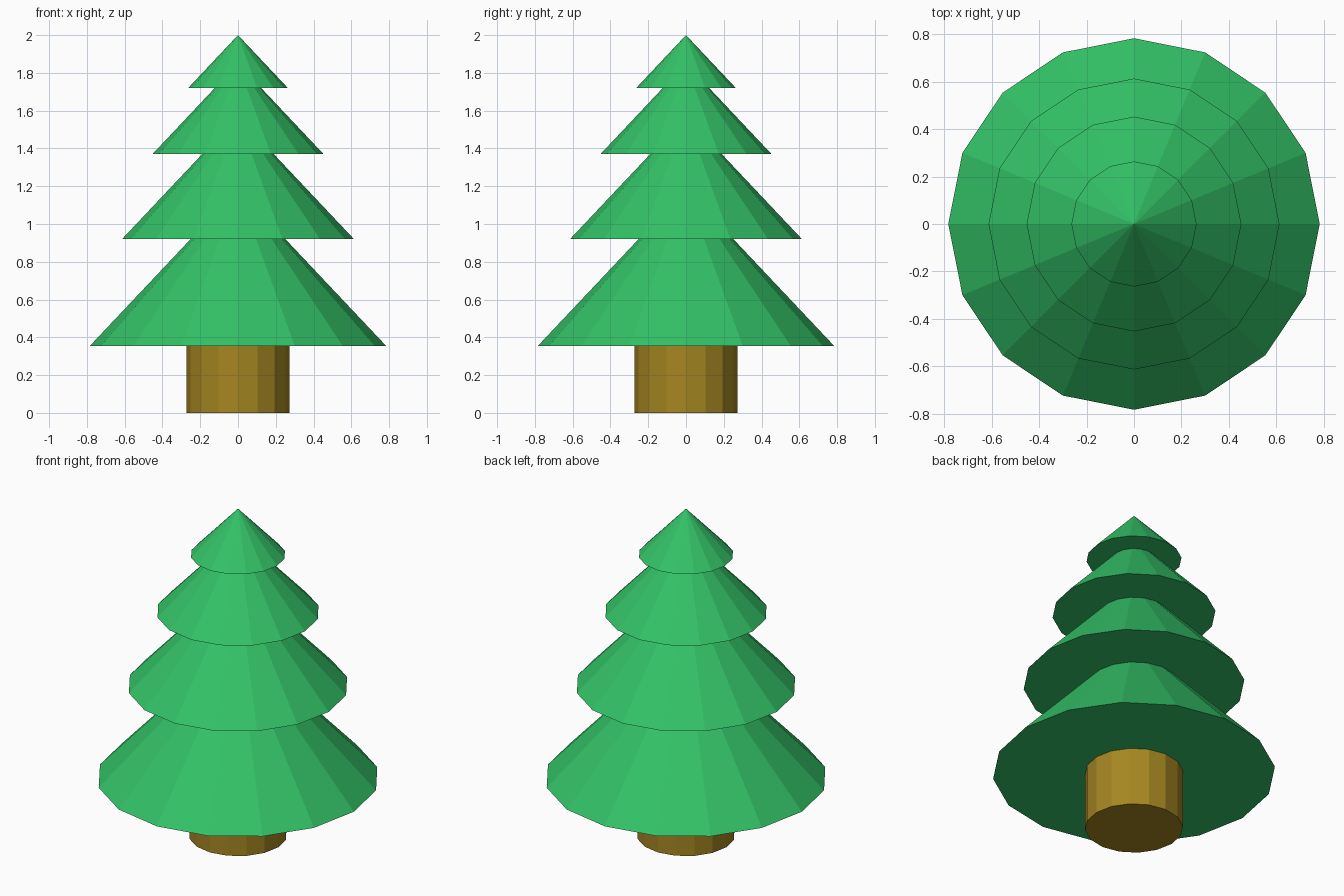
import bpy

if "Cube" in bpy.data.objects:
    bpy.data.objects.remove(bpy.data.objects["Cube"])

SIDES = 16


def material(name, color):
    mat = bpy.data.materials.new(name)
    mat.diffuse_color = color
    mat.use_nodes = True
    mat.node_tree.nodes["Principled BSDF"].inputs["Base Color"].default_value = mat.diffuse_color
    return mat


def tapered(name, base_radius, top_radius, z_bottom, height, mat):
    """Flat-shaded 16-sided cone or cylinder standing on z_bottom."""
    bpy.ops.mesh.primitive_cone_add(
        vertices=SIDES, radius1=base_radius, radius2=top_radius, depth=height,
        location=(0, 0, z_bottom + height / 2))
    obj = bpy.context.object
    obj.name = name
    obj.data.materials.append(mat)
    return obj


green = material("needles", (0.033, 0.54, 0.135, 1))
brown = material("bark", (0.38, 0.24, 0.016, 1))

# Trunk
tapered("trunk", 0.272, 0.272, 0.0, 0.355, brown)

# Foliage: overlapping cones of the same proportions, bottom to top
SLOPE = 1.06
tiers = [(0.784, 0.355), (0.614, 0.92), (0.453, 1.37), (0.264, 1.72)]
for i, (radius, z) in enumerate(tiers, 1):
    tapered(f"foliage_tier_{i}", radius, 0.0, z, radius * SLOPE, green)
